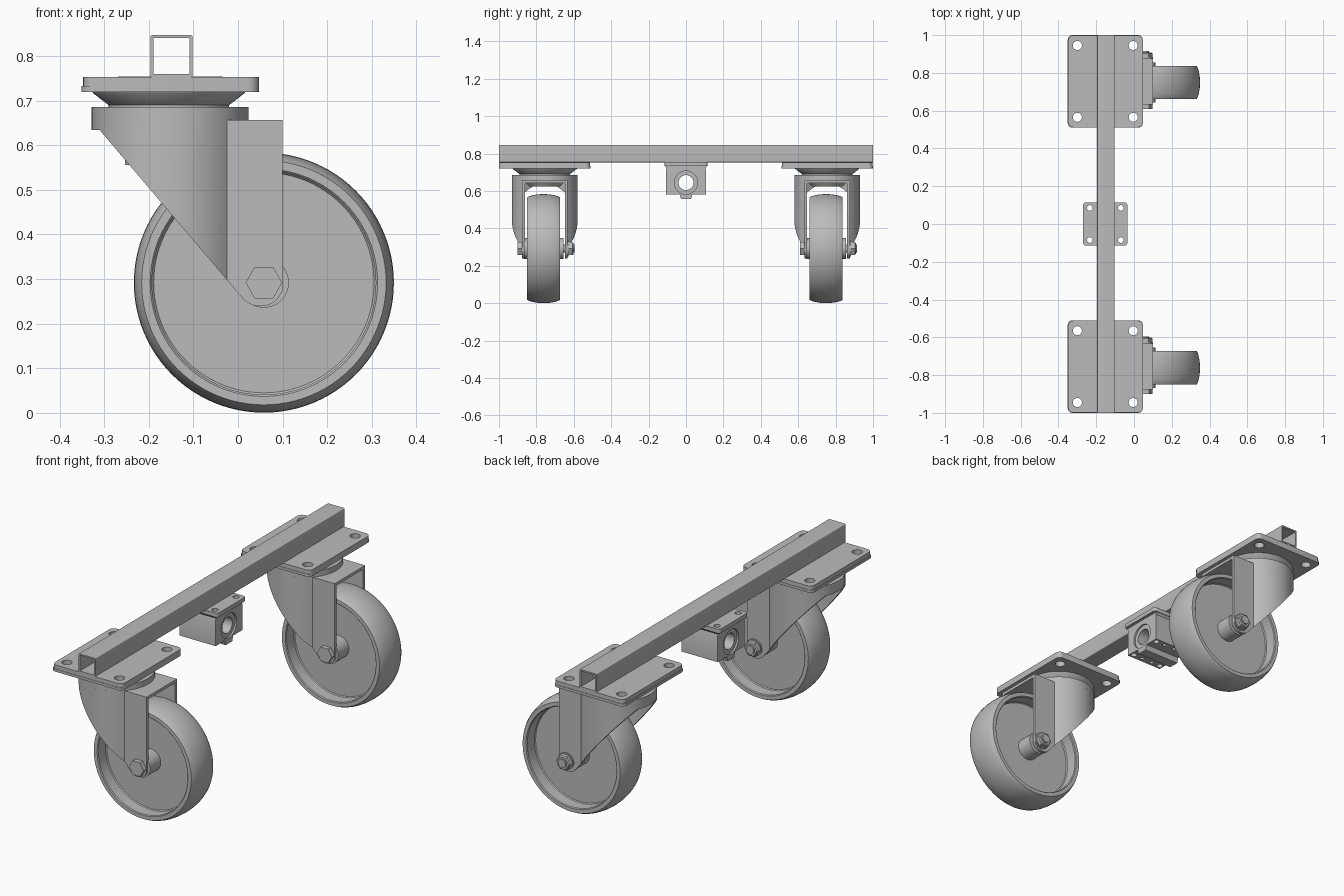
import bpy, bmesh
from math import pi, sin, cos, atan2, radians, hypot
from mathutils import Matrix

if "Cube" in bpy.data.objects:
    bpy.data.objects.remove(bpy.data.objects["Cube"])

steel = bpy.data.materials.new("plain grey")
steel.use_nodes = True
GREY = (0.5, 0.5, 0.5, 1)
steel.diffuse_color = GREY
steel.node_tree.nodes["Principled BSDF"].inputs["Base Color"].default_value = GREY

TURN = {"Z": Matrix(), "Y": Matrix.Rotation(pi / 2, 4, "X"), "X": Matrix.Rotation(pi / 2, 4, "Y")}


def finish(bm, name, loc, axis="Z"):
    bmesh.ops.transform(bm, matrix=Matrix.Translation(loc) @ TURN[axis], verts=bm.verts)
    bmesh.ops.recalc_face_normals(bm, faces=bm.faces)
    mesh = bpy.data.meshes.new(name)
    bm.to_mesh(mesh)
    bm.free()
    mesh.materials.append(steel)
    ob = bpy.data.objects.new(name, mesh)
    bpy.context.collection.objects.link(ob)
    return ob


def prism(name, outline, low, high, loc=(0, 0, 0), axis="Z"):
    """Extrude a flat outline from low to high along an axis."""
    bm = bmesh.new()
    face = bm.faces.new([bm.verts.new((x, y, low)) for x, y in outline])
    top = bmesh.ops.extrude_face_region(bm, geom=[face])["geom"]
    bmesh.ops.translate(bm, vec=(0, 0, high - low),
                        verts=[v for v in top if isinstance(v, bmesh.types.BMVert)])
    return finish(bm, name, loc, axis)


def lathe(name, profile, loc, axis="Z", sides=64):
    """Turn a (radius, height) profile; the ends are capped."""
    bm = bmesh.new()
    rings = [[bm.verts.new((r * cos(2 * pi * i / sides), r * sin(2 * pi * i / sides), h))
              for i in range(sides)] for r, h in profile]
    for a, b in zip(rings, rings[1:]):
        for i in range(sides):
            j = (i + 1) % sides
            bm.faces.new((a[i], a[j], b[j], b[i]))
    bm.faces.new(rings[0])
    bm.faces.new(rings[-1])
    return finish(bm, name, loc, axis)


def rod(name, r, low, high, loc, axis="Z", sides=32):
    return lathe(name, [(r, low), (r, high)], loc, axis, sides)


def arc(cx, cy, r, start, end, steps):
    return [(cx + r * cos(start + (end - start) * i / steps),
             cy + r * sin(start + (end - start) * i / steps)) for i in range(steps + 1)]


def rounded(hx, hy, r):
    pts = []
    for k, (sx, sy) in enumerate([(1, 1), (-1, 1), (-1, -1), (1, -1)]):
        pts += arc(sx * (hx - r), sy * (hy - r), r, k * pi / 2, (k + 1) * pi / 2, 6)
    return pts


def box(hx, hy):
    return [(-hx, -hy), (hx, -hy), (hx, hy), (-hx, hy)]


def carve(ob, cutters, operation="DIFFERENCE"):
    for cutter in cutters:
        mod = ob.modifiers.new("cut", "BOOLEAN")
        mod.operation, mod.object, mod.solver = operation, cutter, "EXACT"
        bpy.context.view_layer.update()
        mesh = bpy.data.meshes.new_from_object(
            ob.evaluated_get(bpy.context.evaluated_depsgraph_get()))
        ob.modifiers.clear()
        ob.data = mesh
        bpy.data.objects.remove(cutter)
    return ob


def holes(cx, cy, dx, dy, r):
    return [rod("hole", r, 0.5, 0.9, (cx + sx * dx, cy + sy * dy, 0), sides=24)
            for sx in (-1, 1) for sy in (-1, 1)]


SWIVEL = -0.152
AXLE_X, AXLE_Z = 0.058, 0.292


def fork_plan(r, half, end):
    """Round skirt running into two straight legs."""
    a = atan2(half, (r * r - half * half) ** 0.5)
    return arc(SWIVEL, 0, r, a, 2 * pi - a, 48) + [(end, -half), (end, half)]


def fork_side():
    """Side silhouette: slanted skirt edge and rounded axle end."""
    cx, r, px, pz = 0.05, 0.053, -0.31, 0.634
    dx, dz = px - cx, pz - AXLE_Z
    tangent = atan2(dz, dx) + pi / 2 - atan2(r, hypot(dx, dz))
    return ([(-0.4, 0.657), (-0.4, pz), (px, pz)]
            + arc(cx, AXLE_Z, r, tangent, radians(340), 16)
            + [(0.1, 0.657)])


def caster(tag, y):
    # mounting plate in two layers, with corner holes
    for name, inset, low, high in (("base", 0, 0.72, 0.733), ("top", 0.002, 0.733, 0.753)):
        plate = prism(f"{tag}_mounting_plate_{name}", rounded(0.199 - inset, 0.245 - inset, 0.025),
                      low, high, (SWIVEL + inset, y, 0))
        carve(plate, holes(SWIVEL, y, 0.148, 0.19, 0.024))
    # swivel bearing and fork crown
    lathe(tag + "_swivel_bearing", [(0.172, 0.721), (0.17, 0.717), (0.135, 0.69), (0.135, 0.68)],
          (SWIVEL - 0.003, y, 0))
    lathe(tag + "_fork_crown", [(0.176, 0.657), (0.176, 0.686)], (SWIVEL, y, 0))
    lathe(tag + "_swivel_dish", [(0.085, 0.625), (0.1, 0.645)], (SWIVEL, y, 0))
    # fork
    fork = prism(tag + "_fork", fork_plan(0.176, 0.122, 0.14), 0.15, 0.657)
    side = prism("side_cut", fork_side(), -0.3, 0.3)
    side.data.transform(TURN["Y"])
    carve(fork, [side], "INTERSECT")
    carve(fork, [prism("inner_cut", fork_plan(0.162, 0.107, 0.2), 0.1, 0.642)])
    fork.data.transform(Matrix.Translation((0, y, 0)))
    # wheel with crowned tread, deep web and straight hub
    half = [(0.056, 0.106), (0.056, 0.022), (0.247, 0.022), (0.251, 0.027),
            (0.251, 0.084), (0.255, 0.088), (0.274, 0.088), (0.28, 0.077), (0.2855, 0.058),
            (0.29, 0.03), (0.2915, 0)]
    profile = [(r, -h) for r, h in half] + [(r, h) for r, h in half[-2::-1]]
    lathe(tag + "_wheel", profile, (AXLE_X, y - 0.006, AXLE_Z), "Y", 96)
    # axle bolt and nut
    axle = (AXLE_X, y, AXLE_Z)
    rod(tag + "_axle", 0.022, -0.16, 0.13, axle, "Y")
    rod(tag + "_bolt_head", 0.041, 0.121, 0.145, axle, "Y", 6)
    rod(tag + "_washer", 0.042, -0.128, -0.12, axle, "Y")
    lathe(tag + "_nut", [(0.034, -0.153), (0.04, -0.148), (0.04, -0.127)], axle, "Y", 6)


caster("front", -0.755)
caster("back", 0.755)

# hollow square beam
centre = (-0.149, 0, 0.8)
beam = prism("beam", rounded(0.047, 0.047, 0.004), -1, 1, centre, "Y")
carve(beam, [prism("beam_bore", box(0.04, 0.04), -1.2, 1.2, centre, "Y")])

# slide bearing block under the middle of the beam
bolts = (SWIVEL, 0, 0.082, 0.085, 0.015)
flange = prism("bearing_flange", rounded(0.117, 0.115, 0.015), 0.733, 0.754, (SWIVEL, 0, 0))
carve(flange, holes(*bolts))
right_side = [(0.112, 0.733), (0.104, 0.722), (0.107, 0.715), (0.107, 0.582), (0.034, 0.582),
              (0.026, 0.556)]
section = right_side + [(-y, z) for y, z in reversed(right_side)]
block = prism("bearing_block", section, -0.101, 0.101)
# stand the section up so that its length runs along x
block.data.transform(Matrix.Translation((SWIVEL, 0, 0))
                     @ Matrix(((0, 0, 1, 0), (1, 0, 0, 0), (0, 1, 0, 0), (0, 0, 0, 1))))
bore = (SWIVEL, 0, 0.645)
carve(block, [rod("bore", 0.062, -0.2, 0.2, bore, "X", 48)] + holes(*bolts)
      + holes(SWIVEL, 0, 0.03, 0.085, 0.01))
sleeve = rod("bearing_sleeve", 0.062, -0.092, 0.092, bore, "X", 48)
carve(sleeve, [rod("sleeve_bore", 0.04, -0.2, 0.2, bore, "X", 48)])

# smooth curved surfaces, keep edges crisp
bpy.ops.object.select_all(action="DESELECT")
for ob in bpy.context.collection.objects:
    if ob.type == "MESH":
        ob.select_set(True)
        bpy.context.view_layer.objects.active = ob
bpy.ops.object.shade_smooth_by_angle(angle=radians(30))
